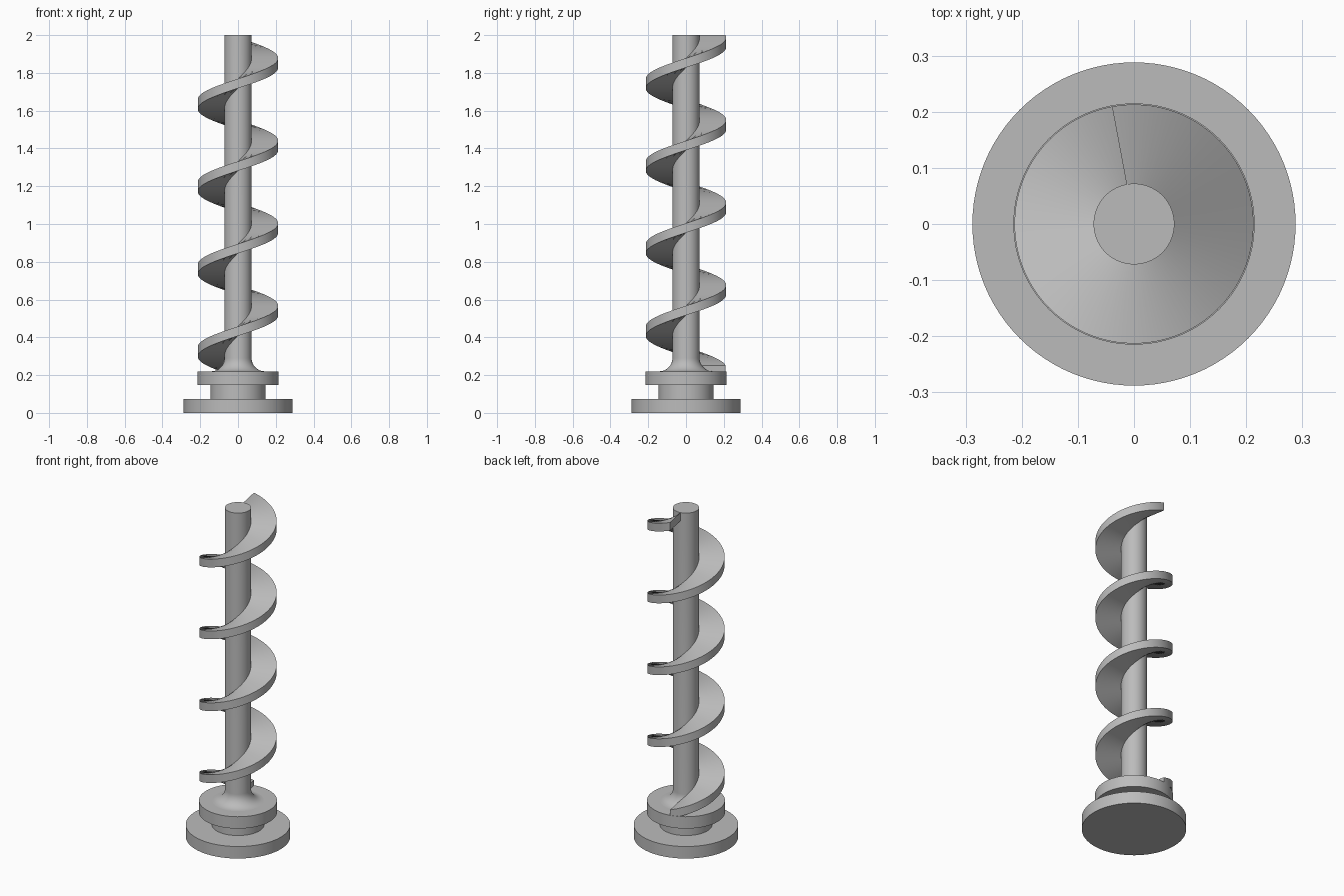
import bpy
import bmesh
from math import radians, pi, sin, cos

cube = bpy.data.objects.get("Cube")
if cube:
    bpy.data.objects.remove(cube, do_unlink=True)

# One plain metal colour for the whole part
GREY = (0.5, 0.5, 0.5, 1)
metal = bpy.data.materials.new("grey_metal")
metal.use_nodes = True
metal.diffuse_color = GREY
metal.node_tree.nodes["Principled BSDF"].inputs["Base Color"].default_value = GREY

SHAFT_R = 0.072
DISC_TOP = 0.22


def finish(name, bm):
    """Turn a bmesh into a smooth-shaded object with sharp edges kept."""
    bmesh.ops.recalc_face_normals(bm, faces=bm.faces)
    mesh = bpy.data.meshes.new(name)
    bm.to_mesh(mesh)
    bm.free()
    mesh.materials.append(metal)
    obj = bpy.data.objects.new(name, mesh)
    bpy.context.collection.objects.link(obj)
    bpy.ops.object.select_all(action="DESELECT")
    obj.select_set(True)
    bpy.context.view_layer.objects.active = obj
    bpy.ops.object.shade_smooth_by_angle(angle=radians(30))
    return obj


def ring(bm, radius, z, sides):
    return [bm.verts.new((radius * cos(2 * pi * i / sides),
                          radius * sin(2 * pi * i / sides), z))
            for i in range(sides)]


def bridge(bm, a, b, closed=True):
    count = len(a)
    for i in range(count if closed else count - 1):
        j = (i + 1) % count
        bm.faces.new((a[i], a[j], b[j], b[i]))


def turned(name, profile, sides=96):
    """Solid of revolution from (radius, z) points, capped at both ends."""
    bm = bmesh.new()
    rings = [ring(bm, r, z, sides) for r, z in profile]
    for low, high in zip(rings, rings[1:]):
        bridge(bm, low, high)
    bm.faces.new(rings[0])
    bm.faces.new(rings[-1])
    return finish(name, bm)


def flight(name, inner, outer, thickness, pitch, turns, end_angle, end_z, steps=96):
    """Rectangular section swept up a right-handed helix."""
    bm = bmesh.new()
    section = ((inner, -thickness), (outer, -thickness), (outer, 0), (inner, 0))
    total = int(turns * steps)
    loops = []
    for k in range(total + 1):
        back = (total - k) / steps
        a = end_angle - 2 * pi * back
        z = end_z - pitch * back
        loops.append([bm.verts.new((r * cos(a), r * sin(a), z + dz))
                      for r, dz in section])
    for low, high in zip(loops, loops[1:]):
        bridge(bm, low, high)
    bm.faces.new(loops[0])
    bm.faces.new(loops[-1])
    return finish(name, bm)


# Stepped base: wide flange, narrow neck, upper collar
turned("base_with_collar", [
    (0.288, 0), (0.288, 0.073), (0.145, 0.073), (0.145, 0.148),
    (0.215, 0.148), (0.215, DISC_TOP)])

# Shaft flaring into the collar through a concave fillet
FILLET = 0.07
flare = [(SHAFT_R + FILLET * (1 - sin(t)), DISC_TOP + FILLET * (1 - cos(t)))
         for t in (i * pi / 20 for i in range(11))]
turned("shaft", [(flare[0][0], DISC_TOP - 0.01)] + flare + [(SHAFT_R, 2.0)])

# Spiral blade, its lower end sunk into the collar
flight("spiral_blade", SHAFT_R - 0.004, 0.213, 0.05, 0.437, 4,
       radians(100.6), 2.0)
